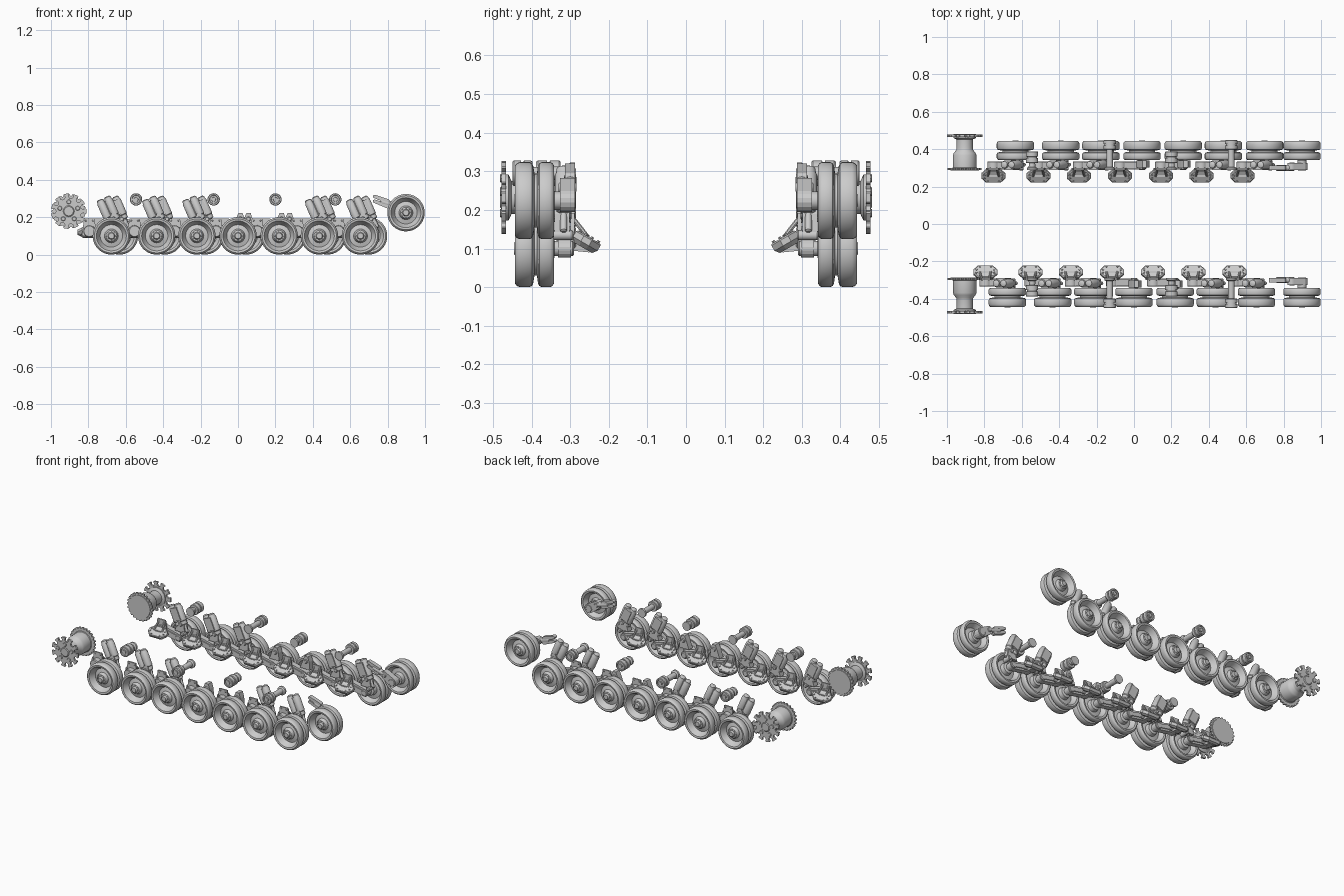
import bpy, bmesh, math
from mathutils import Vector, Matrix

if "Cube" in bpy.data.objects:
    bpy.data.objects.remove(bpy.data.objects["Cube"])


def finish(name, bm, smooth=True):
    bmesh.ops.recalc_face_normals(bm, faces=bm.faces)
    me = bpy.data.meshes.new(name)
    bm.to_mesh(me)
    bm.free()
    ob = bpy.data.objects.new(name, me)
    bpy.context.collection.objects.link(ob)
    if smooth:
        bpy.context.view_layer.objects.active = ob
        bpy.ops.object.select_all(action='DESELECT')
        ob.select_set(True)
        bpy.ops.object.shade_smooth_by_angle(angle=math.radians(35))
    return ob


def lathe(name, prof, origin, axis, n=32):
    """Revolve (radius, distance) pairs round an axis, capping both ends."""
    bm = bmesh.new()
    rings = [[bm.verts.new((r * math.cos(2 * math.pi * i / n), r * math.sin(2 * math.pi * i / n), t))
              for i in range(n)] for r, t in prof]
    for a, b in zip(rings, rings[1:]):
        for i in range(n):
            j = (i + 1) % n
            bm.faces.new((a[i], a[j], b[j], b[i]))
    bm.faces.new(rings[0])
    bm.faces.new(rings[-1])
    rot = Vector(axis).to_track_quat('Z', 'Y').to_matrix().to_4x4()
    bmesh.ops.transform(bm, matrix=Matrix.Translation(origin) @ rot, verts=bm.verts)
    return finish(name, bm)


def rod(name, a, b, r, n=16, bev=0.004):
    a, b = Vector(a), Vector(b)
    L = (b - a).length
    return lathe(name, [(r - bev, 0), (r, bev), (r, L - bev), (r - bev, L)], a, b - a, n)


def loft(name, loops, smooth=False):
    """Skin a stack of equal-length closed loops."""
    bm = bmesh.new()
    vs = [[bm.verts.new(p) for p in lp] for lp in loops]
    n = len(vs[0])
    for a, b in zip(vs, vs[1:]):
        for i in range(n):
            j = (i + 1) % n
            bm.faces.new((a[i], a[j], b[j], b[i]))
    bm.faces.new(vs[0])
    bm.faces.new(vs[-1])
    return finish(name, bm, smooth)


def prism(name, pts, y0, y1):
    return loft(name, [[(x, y, z) for x, z in pts] for y in (y0, y1)])


def arm_outline(x0, z0, r0, x1, z1, r1, n=8):
    """Two round ends joined by straight sides."""
    a = math.atan2(z1 - z0, x1 - x0)
    pts = []
    for cx, cz, r, st in ((x1, z1, r1, a - math.pi / 2), (x0, z0, r0, a + math.pi / 2)):
        pts += [(cx + r * math.cos(st + math.pi * i / n), cz + r * math.sin(st + math.pi * i / n))
                for i in range(n + 1)]
    return pts


# double dished wheel: tyre, rim, dish and hub, (radius, y)
WHEEL = [(.015, .446), (.017, .443), (.019, .434), (.029, .432), (.033, .426), (.037, .412), (.06, .406),
         (.072, .424), (.077, .437), (.080, .441), (.091, .443), (.097, .438), (.100, .430), (.100, .406),
         (.097, .399), (.091, .396), (.080, .394), (.070, .3925), (.070, .386), (.080, .385), (.091, .383),
         (.097, .380), (.100, .373), (.100, .352), (.097, .346), (.091, .342), (.080, .344),
         (.075, .350), (.062, .374), (.038, .370), (.033, .345), (.022, .340)]
WHEELS_X = [-.677, -.435, -.22, 0, .22, .435, .655]
HUB_BOLTS = 8


def wheel(name, x, z, s):
    lathe(name, WHEEL, (x, 0, z), (0, s, 0), 40)
    for i in range(HUB_BOLTS):
        a = 2 * math.pi * i / HUB_BOLTS
        px, pz = x + .025 * math.cos(a), z + .025 * math.sin(a)
        rod(name + "_bolt", (px, s * .43, pz), (px, s * .436, pz), .003, 6, .001)


def mount(x, s):
    """Sloping octagonal hull mount with bolts, and its web to the arm pivot."""
    c, down = Vector((x, s * .255, .125)), Vector((0, -s * .86, -.5))
    nrm = Vector((0, -s * .5, .86))
    octo = [(-.064, -.012), (-.04, -.036), (.04, -.036), (.064, -.012),
            (.064, .012), (.04, .038), (-.04, .038), (-.064, .012)]
    loft("hull_mount", [[c + Vector((u * k, 0, 0)) + down * v * k + nrm * h for u, v in octo]
                        for k, h in ((.75, -.026), (1, -.014), (1, .002), (.9, .006))])
    for u, v in octo:
        p = c + Vector((u * .74, 0, 0)) + down * v * .74
        rod("mount_bolt", p + nrm * .004, p + nrm * .011, .005, 6, .001)
    sect = [(-.02, .09), (.02, .09), (.022, .135), (-.022, .135)]
    loft("mount_web", [[(x + u, s * y, z + dz) for u, z in sect]
                       for y, dz in ((.25, 0), (.30, .005))])
    for d in (-.03, .03):
        rod("mount_strut", (x + d, s * .255, .13), (x + d * .6, s * .298, .185), .006, 8, .002)
    prism("mount_cheek", [(x - .04, .10), (x + .04, .10), (x + .028, .192), (x - .028, .192)],
          s * .289, s * .299)


def swing_arm(x, s):
    px, pz = x - .118, .125
    rod("arm_pivot", (px, s * .285, pz), (px, s * .335, pz), .032, 24)
    prism("swing_arm", arm_outline(px, pz, .027, x, .10, .024), s * .298, s * .332)
    prism("arm_rib", arm_outline(px, pz, .014, x, .10, .012), s * .292, s * .334)
    rod("axle", (x, s * .29, .10), (x, s * .36, .10), .02, 20)
    # bump stop above the arm
    prism("bump_stop", [(x - .03, .14), (x + .04, .14), (x + .035, .19), (x + .025, .222),
                        (x + .002, .222), (x - .012, .19)], s * .302, s * .34)
    rod("bump_stop_pad", (x + .012, s * .296, .19), (x + .012, s * .344, .19), .013, 12)


def damper(x, s):
    """Leaning pair of shock absorber barrels with a rod to the arm."""
    ax = Vector((-.40, 0, .917))
    side = Vector((.917, 0, .40))
    base = Vector((x + .008, s * .317, .185))
    for d in (-.021, .021):
        p = base + side * d
        lathe("damper_barrel", [(.012, -.004), (.020, 0), (.020, .02), (.023, .024), (.023, .105),
                                (.020, .11), (.018, .124), (.010, .128)], p, ax, 20)
        rod("damper_rod", p - ax * .055, p, .009, 12)
    a, b = base + ax * .03, base + ax * .11
    loft("damper_body", [[q + side * u + Vector((0, v * s, 0)) for u, v in
                          ((-.026, -.028), (.026, -.028), (.026, .012), (-.026, .012))] for q in (a, b)])
    low = base - ax * .055
    rod("damper_pin", low + Vector((0, -.03, 0)), low + Vector((0, .026, 0)), .013, 16)


def return_roller(x, long, s):
    y0, y1 = (.398, .45) if long else (.325, .388)
    m = (y0 + y1) / 2
    lathe("return_roller", [(.02, y0), (.030, y0), (.033, y0 + .004), (.033, m - .004), (.027, m - .003),
                            (.027, m + .003), (.033, m + .004), (.033, y1 - .004), (.030, y1), (.023, y1),
                            (.021, y1 - .006), (.012, y1 - .006), (.011, y1)], (x, 0, .295), (0, s, 0), 24)
    lathe("roller_shaft", [(.028, .288), (.028, .300), (.018, .306), (.016, y0 + .01)],
          (x, 0, .295), (0, s, 0), 20)


def gear_outline(n, root, tip, cx, cz, w=(.42, .20, .30, .22)):
    pts = []
    for i in range(n):
        for f, r in ((-w[0], root), (-w[1], root + (tip - root) * .35), (-w[2], tip * .97), (-w[3], tip),
                     (w[3], tip), (w[2], tip * .97), (w[1], root + (tip - root) * .35), (w[0], root)):
            a = 2 * math.pi * (i + f) / n
            pts.append((cx + r * math.cos(a), cz + r * math.sin(a)))
    return pts


def sprocket(s):
    x, z = -.905, .232
    # toothed outer ring, closed finely notched inner disc, stepped drum
    prism("sprocket_ring", gear_outline(11, .068, .095, x, z), s * .466, s * .478)
    prism("sprocket_inner_disc", gear_outline(24, .083, .091, x, z, (.4, .3, .26, .2)), s * .288, s * .299)
    lathe("sprocket_drum", [(.075, .285), (.077, .292), (.063, .302), (.063, .368), (.058, .380), (.045, .396),
                            (.043, .404), (.043, .452), (.060, .460), (.060, .468)], (x, 0, z), (0, s, 0), 36)
    lathe("sprocket_cap", [(.03, .47), (.03, .478), (.025, .482), (.012, .482)], (x, 0, z), (0, s, 0), 20)
    for i in range(5):
        a = 2 * math.pi * (i + .25) / 5
        px, pz = x + .05 * math.cos(a), z + .05 * math.sin(a)
        rod("sprocket_boss", (px, s * .47, pz), (px, s * .482, pz), .012, 10, .002)


def idler(s):
    x, z = .898, .224
    wheel("idler_wheel", x, z, s)
    # crank, axle and forked tensioner
    rod("idler_axle", (x, s * .286, z), (x, s * .36, z), .024, 20)
    prism("idler_crank", arm_outline(x - .055, z + .035, .024, x, z, .03), s * .288, s * .326)
    rod("tensioner", (.76, s * .30, .285), (x - .05, s * .30, z + .035), .016, 16)
    for d in (-.013, .013):
        prism("tensioner_fork", arm_outline(.73, .298 + d, .009, .80, .272 + d, .012), s * .288, s * .314)
    rod("tensioner_pin", (.845, s * .284, .258), (.845, s * .33, .258), .014, 12)


# the far row sits slightly further along x than the near row
for s, dx in ((-1, 0), (1, .043)):
    for i, wx in enumerate(WHEELS_X):
        x = wx + dx
        wheel("road_wheel", x, .10, s)
        mount(x - .118, s)
        swing_arm(x, s)
        if i not in (3, 4):
            damper(x, s)
    for rx, long in ((-.545, False), (-.13, True), (.20, False), (.52, True)):
        return_roller(rx, long, s)
    sprocket(s)
    idler(s)
